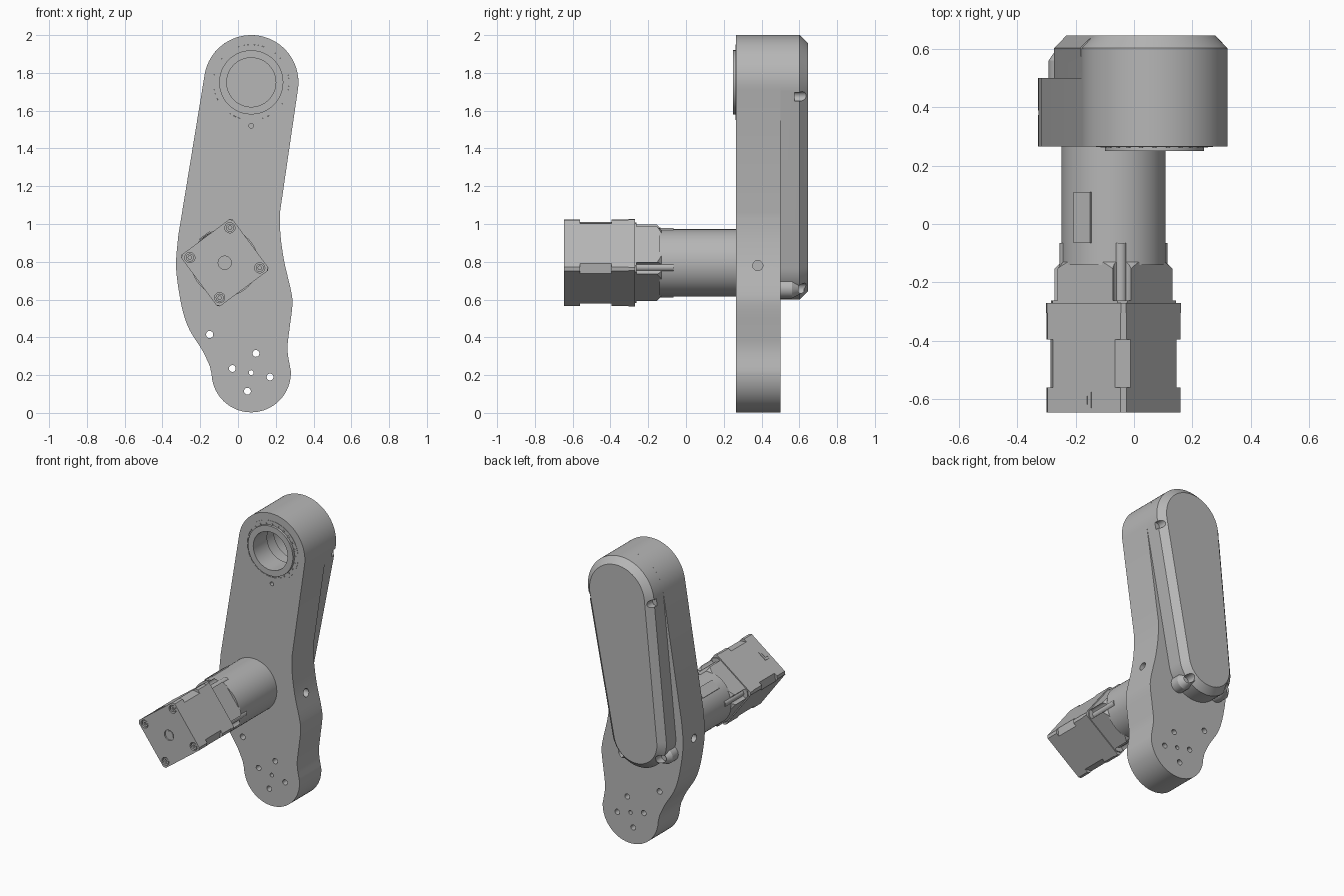
import bpy, bmesh, math
from mathutils import Vector

cube = bpy.data.objects.get("Cube")
if cube:
    bpy.data.objects.remove(cube)

grey = bpy.data.materials.new("plain grey")
grey.use_nodes = True
colour = (0.47, 0.47, 0.47, 1)
grey.diffuse_color = colour
grey.node_tree.nodes["Principled BSDF"].inputs["Base Color"].default_value = colour

parts = []
TOP = Vector((0.07, 1.75))        # bearing centre in x, z
MOTOR = Vector((-0.07, 0.795))    # motor centre in x, z
ALONG = (TOP - MOTOR).normalized()
ACROSS = Vector((ALONG.y, -ALONG.x))
TILT = math.degrees(math.atan2(ALONG.y, ALONG.x))


def arc(c, r, a0, a1, n):
    return [Vector((c[0] + r * math.cos(math.radians(a0 + (a1 - a0) * i / n)),
                    c[1] + r * math.sin(math.radians(a0 + (a1 - a0) * i / n)))) for i in range(n + 1)]


def circle(c, r, n=48):
    return arc(c, r, 0, 360, n)[:-1]


def spline(pts, steps=4):
    """Smooth curve through the points."""
    p = [Vector(q) for q in pts]
    p = [2 * p[0] - p[1]] + p + [2 * p[-1] - p[-2]]
    out = []
    for a, b, c, d in zip(p, p[1:], p[2:], p[3:]):
        for k in range(steps):
            t = k / steps
            out.append(b + (c - a) * t / 2 + (2 * a - 5 * b + 4 * c - d) * t * t / 2
                       + (3 * b - a - 3 * c + d) * t ** 3 / 2)
    return out + [p[-2]]


def loft(name, sections, closed=False, keep=True):
    """Join x-z outlines placed at different depths y."""
    bm = bmesh.new()
    rings = [[bm.verts.new((v[0], y, v[1])) for v in ring] for y, ring in sections]
    pairs = list(zip(rings, rings[1:]))
    if closed:
        pairs.append((rings[-1], rings[0]))
    else:
        bm.faces.new(rings[0])
        bm.faces.new(rings[-1])
    for a, b in pairs:
        for i in range(len(a)):
            j = (i + 1) % len(a)
            bm.faces.new((a[i], a[j], b[j], b[i]))
    bmesh.ops.recalc_face_normals(bm, faces=bm.faces)
    mesh = bpy.data.meshes.new(name)
    bm.to_mesh(mesh)
    bm.free()
    ob = bpy.data.objects.new(name, mesh)
    bpy.context.collection.objects.link(ob)
    mesh.materials.append(grey)
    if keep:
        parts.append(ob)
    return ob


def rod(name, c, r, y0, y1, n=32, keep=True):
    return loft(name, [(y0, circle(c, r, n)), (y1, circle(c, r, n))], keep=keep)


def tube(name, c, r0, r1, y0, y1):
    return loft(name, [(y0, circle(c, r0)), (y0, circle(c, r1)),
                       (y1, circle(c, r1)), (y1, circle(c, r0))], closed=True)


def boolean(ob, cutter, op='DIFFERENCE'):
    cutter.hide_render = True
    mod = ob.modifiers.new("cut", 'BOOLEAN')
    mod.object, mod.operation, mod.solver = cutter, op, 'EXACT'
    bpy.context.view_layer.objects.active = ob
    bpy.ops.object.modifier_apply(modifier=mod.name)
    bpy.data.objects.remove(cutter)


def drill(ob, c, r, y0, y1, n=24):
    boolean(ob, rod("drill", c, r, y0, y1, n, keep=False))


def square(h, trim):
    """Tilted motor square, half side h, corners cut at distance trim."""
    half = h * math.sqrt(2) - trim
    out = []
    for k in range(4):
        a = math.radians(TILT + 90 * k)
        d, s = Vector((math.cos(a), math.sin(a))), Vector((-math.sin(a), math.cos(a)))
        out += [MOTOR + d * trim - s * half, MOTOR + d * trim + s * half]
    return out


def prism(name, ring, y0, y1, keep=True):
    return loft(name, [(y0, ring), (y1, ring)], keep=keep)


# Main arm plate
right_edge = [(0.28, 0.22), (0.262, 0.333), (0.272, 0.44), (0.288, 0.57), (0.28, 0.65),
              (0.245, 0.80), (0.225, 0.94), (0.222, 1.06)]
left_edge = [(-0.316, 0.94), (-0.328, 0.80), (-0.32, 0.69), (-0.294, 0.545), (-0.257, 0.44),
             (-0.19, 0.333), (-0.15, 0.25)]
outline = (spline(right_edge) + arc(TOP, 0.25, -8.5, 171.5, 48) + spline(left_edge)
           + arc((0.07, 0.213), 0.21, 182, 358, 36))
plate = prism("arm_plate", outline, 0.265, 0.5)

# Mounting holes, bearing seat and side holes
for c, r in [((-0.15, 0.415), 0.019), ((-0.03, 0.235), 0.018), ((0.07, 0.213), 0.013),
             ((0.095, 0.315), 0.018), ((0.17, 0.19), 0.018), ((0.05, 0.115), 0.018)]:
    drill(plate, c, r, 0.2, 0.55)
drill(plate, (0.07, 1.52), 0.013, 0.2, 0.3)
drill(plate, TOP, 0.2, 0.2, 0.38, 64)
drill(plate, TOP, 0.15, 0.3, 0.55, 64)
for x in (-0.32, 0.25):
    side = rod("side_drill", (0, 0), 0.027, -0.06, 0.06, 24, keep=False)
    side.rotation_euler = (0, 0, math.pi / 2)
    side.location = (x, 0.38, 0.78)
    bpy.context.view_layer.update()
    boolean(plate, side)


# Back cover with chamfered rim
def capsule(inset):
    low = MOTOR + ALONG * 0.01
    return (arc(TOP, 0.25 - inset, TILT - 92.5, TILT + 92.5, 48)
            + arc(low, 0.205 - inset, TILT + 92.5, TILT + 267.5, 40))


cover = loft("back_cover", [(0.5, capsule(0)), (0.602, capsule(0)), (0.645, capsule(0.042))])
drill(cover, TOP, 0.17, 0.4, 0.6, 64)
for s in (-1, 1):
    # Upper screw notches
    drill(cover, TOP + ACROSS * s * 0.24 - ALONG * 0.04, 0.025, 0.575, 0.7)
    # Lower screw bosses
    c = MOTOR + ACROSS * s * 0.155 - ALONG * 0.115
    boss = loft("cover_boss", [(0.5, circle(c, 0.052, 32)), (0.56, circle(c, 0.052, 32)),
                               (0.625, circle(c - ACROSS * s * 0.015, 0.022, 32))])
    for ob in (cover, boss):
        drill(ob, c, 0.028, 0.57, 0.7)

# Bearing
tube("bearing_outer_ring", TOP, 0.184, 0.2, 0.263, 0.38)
tube("bearing_inner_ring", TOP, 0.13, 0.17, 0.25, 0.40)
tube("bearing_cage", TOP, 0.168, 0.186, 0.268, 0.37)
for i in range(24):
    a = 2 * math.pi * i / 24
    rod("bearing_ball", TOP + 0.177 * Vector((math.cos(a), math.sin(a))), 0.007, 0.262, 0.3, 12)

# Gearbox barrel and flange
rod("gearbox_barrel", MOTOR, 0.178, -0.14, 0.265, 64)
flange = prism("gearbox_flange", square(0.163, 0.213), -0.275, -0.13)
cone = loft("cone", [(-0.4, circle(MOTOR, 0.22, 64)), (-0.172, circle(MOTOR, 0.22, 64)),
                     (-0.129, circle(MOTOR, 0.178, 64))], keep=False)
boolean(flange, cone, 'INTERSECT')

# Motor body
front_cap = prism("motor_end_cap", square(0.17, 0.23), -0.645, -0.56)
prism("motor_stack", square(0.17, 0.2135), -0.56, -0.395)
prism("motor_rear_cap", square(0.17, 0.23), -0.395, -0.305)
prism("gearbox_plate", square(0.17, 0.232), -0.305, -0.27)

# Motor screws and flange corner rods
drill(front_cap, MOTOR, 0.035, -0.7, -0.635, 32)
rod("shaft_end", MOTOR, 0.028, -0.641, -0.62)
for k in range(4):
    a = math.radians(TILT + 90 * k)
    d = Vector((math.cos(a), math.sin(a)))
    drill(front_cap, MOTOR + d * 0.187, 0.027, -0.7, -0.625)
    screw = rod("motor_screw", MOTOR + d * 0.187, 0.021, -0.64, -0.61, 24)
    drill(screw, MOTOR + d * 0.187, 0.01, -0.7, -0.625, 6)
    drill(flange, MOTOR + d * 0.205, 0.032, -0.262, -0.1, 24)
    rod("flange_rod", MOTOR + d * 0.165, 0.021, -0.27, -0.065, 24)


# Connector and label on the upper left side
def side_block(name, r0, r1, w, y0, y1):
    a = math.radians(TILT + 45)
    n, t = Vector((math.cos(a), math.sin(a))), Vector((-math.sin(a), math.cos(a)))
    return prism(name, [MOTOR + n * r + t * s * w
                        for r, s in ((r0, -1), (r0, 1), (r1, 1), (r1, -1))], y0, y1)


side_block("connector_frame", 0.168, 0.173, 0.032, -0.63, -0.575)
side_block("connector_plug", 0.168, 0.176, 0.018, -0.617, -0.588)
side_block("barrel_label", 0.165, 0.182, 0.035, -0.065, 0.11)

# Shading
bpy.ops.object.select_all(action='DESELECT')
for ob in parts:
    ob.select_set(True)
bpy.context.view_layer.objects.active = plate
bpy.ops.object.shade_smooth_by_angle(angle=math.radians(25))
